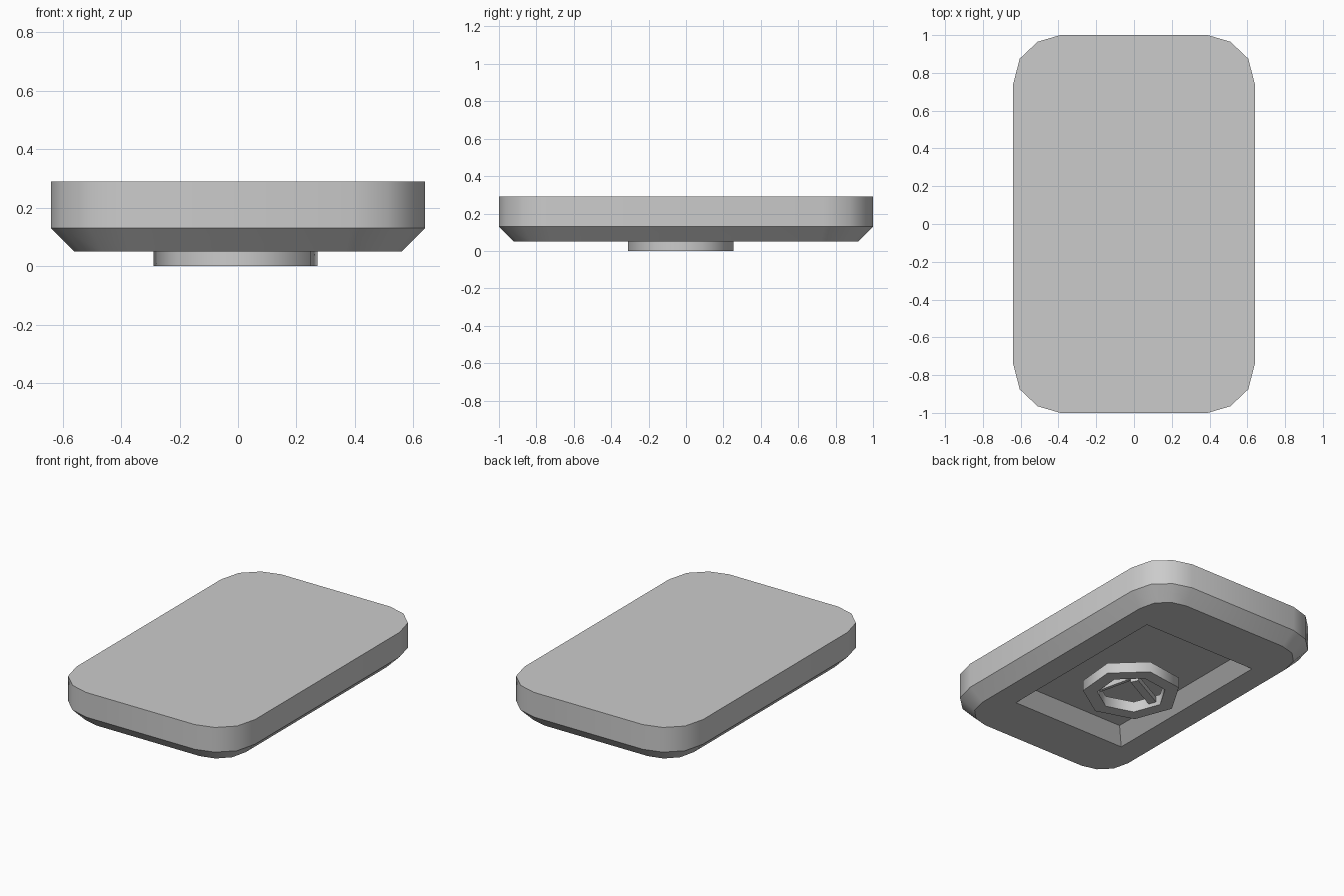
import bpy, bmesh
from math import cos, sin, pi, radians
from mathutils import Vector

if "Cube" in bpy.data.objects:
    bpy.data.objects.remove(bpy.data.objects["Cube"])


def finish(name, bm, angle=0):
    bmesh.ops.recalc_face_normals(bm, faces=bm.faces)
    me = bpy.data.meshes.new(name)
    bm.to_mesh(me)
    bm.free()
    ob = bpy.data.objects.new(name, me)
    bpy.context.collection.objects.link(ob)
    if angle:
        bpy.ops.object.select_all(action='DESELECT')
        bpy.context.view_layer.objects.active = ob
        ob.select_set(True)
        bpy.ops.object.shade_smooth_by_angle(angle=radians(angle))
    return ob


def bridge(bm, a, b):
    n = len(a)
    for i in range(n):
        j = (i + 1) % n
        bm.faces.new((a[i], a[j], b[j], b[i]))


def outline(q):
    # one rounded corner mirrored to four, counter-clockwise
    return (q + [(-x, y) for x, y in reversed(q)] +
            [(-x, -y) for x, y in q] + [(x, -y) for x, y in reversed(q)])


# Rounded slab: flat top, straight rim, chamfered underside, sloped recess below
WIDE = [(.64, .74), (.605, .875), (.51, .965), (.39, 1.0)]
NARROW = [(.56, .72), (.535, .825), (.465, .895), (.37, .92)]
bm = bmesh.new()
loops = [[bm.verts.new((x, y, z)) for x, y in outline(q)]
         for q, z in ((WIDE, .29), (WIDE, .13), (NARROW, .05))]
bm.faces.new(loops[0])
bridge(bm, loops[0], loops[1])
bridge(bm, loops[1], loops[2])


def rect(rx, ry, z):
    return [bm.verts.new((x, y, z))
            for x, y in ((rx, ry), (-rx, ry), (-rx, -ry), (rx, -ry))]


rim = rect(.405, .60, .05)
floor = rect(.325, .52, .13)
bridge(bm, rim, floor)
bm.faces.new(floor)
under = loops[2]
for k in range(4):
    # corner fan, then the straight side to the next corner
    for i in range(3):
        bm.faces.new((under[4 * k + i], under[4 * k + i + 1], rim[k]))
    bm.faces.new((under[4 * k + 3], under[(4 * k + 4) % 16], rim[(k + 1) % 4], rim[k]))
finish("slab", bm, 35)

# Seven-sided ring below the recess
bm = bmesh.new()
rings = []
for r, z in ((.29, 0), (.29, .068), (.205, .068), (.205, 0)):
    rings.append([bm.verts.new((r * cos(radians(175) + i * 2 * pi / 7),
                                r * sin(radians(175) + i * 2 * pi / 7) - .022, z))
                  for i in range(7)])
for i in range(4):
    bridge(bm, rings[i], rings[(i + 1) % 4])
finish("underside_ring", bm, 60)


# Thin bars inside the ring
def bar(name, a, b, width, z0, z1):
    a, b = Vector(a), Vector(b)
    d = (b - a).normalized()
    n = Vector((-d.y, d.x)) * width / 2
    bm = bmesh.new()
    pts = [a - n, b - n, b + n, a + n]
    lo = [bm.verts.new((p.x, p.y, z0)) for p in pts]
    hi = [bm.verts.new((p.x, p.y, z1)) for p in pts]
    bm.faces.new(lo)
    bm.faces.new(hi)
    bridge(bm, lo, hi)
    finish(name, bm)


bar("ring_bar_long", (.06, .075), (-.19, -.055), .05, .025, .06)
bar("ring_bar_side", (.165, -.12), (.115, .09), .02, .005, .05)
